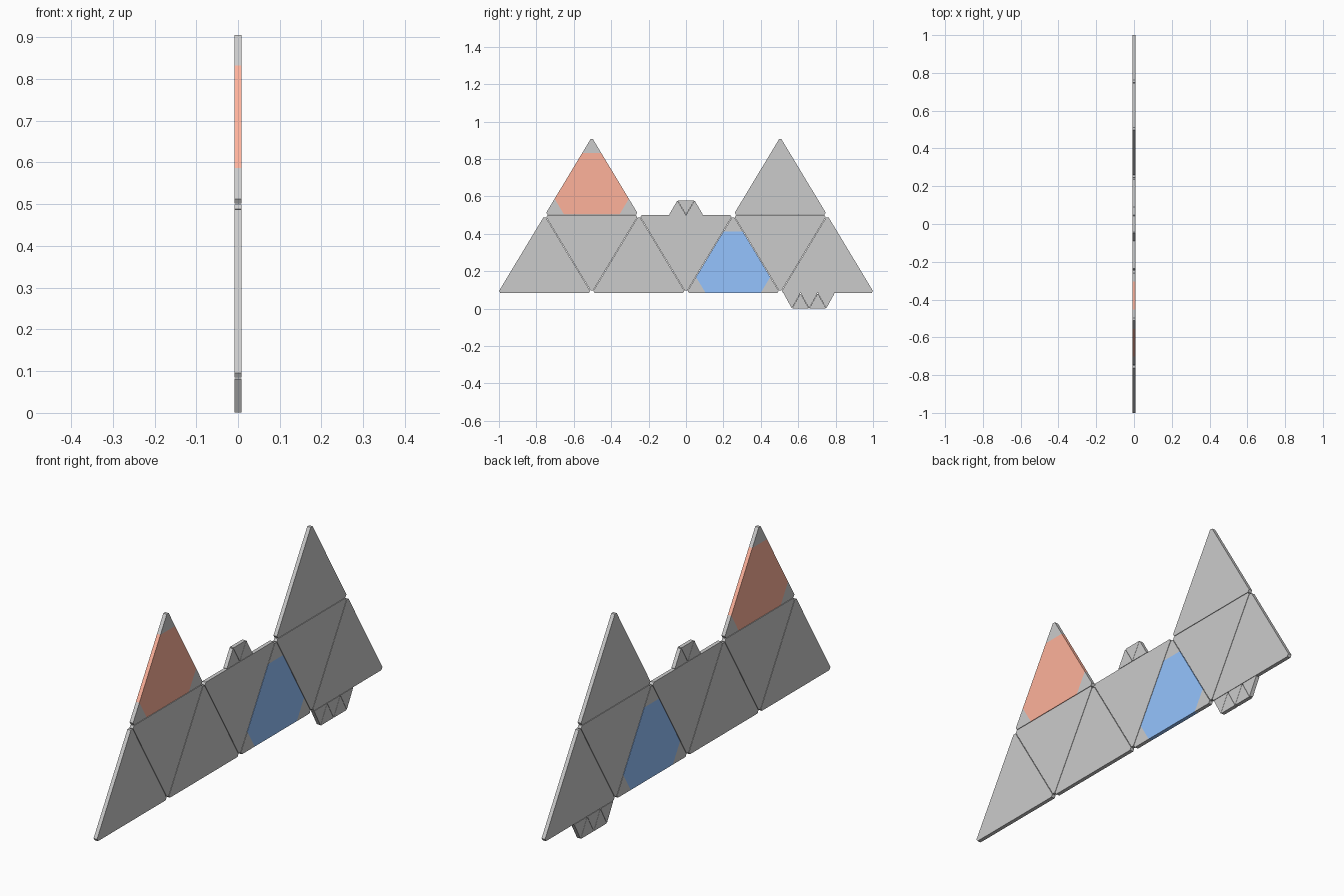
import bpy, bmesh
from mathutils import Vector

if "Cube" in bpy.data.objects:
    bpy.data.objects.remove(bpy.data.objects["Cube"])

T = 0.0085            # half thickness
HW, H = 0.252, 0.418  # half width and height of a panel cell
Z0 = 0.083            # bottom of lower row


def plate(name, pts, mat=None):
    """Extruded flat polygon in the y-z plane."""
    bm = bmesh.new()
    f = bm.faces.new([bm.verts.new((-T, p[0], p[1])) for p in pts])
    r = bmesh.ops.extrude_face_region(bm, geom=[f])
    vs = [v for v in r['geom'] if isinstance(v, bmesh.types.BMVert)]
    bmesh.ops.translate(bm, verts=vs, vec=(2 * T, 0, 0))
    bmesh.ops.recalc_face_normals(bm, faces=bm.faces)
    me = bpy.data.meshes.new(name)
    bm.to_mesh(me)
    bm.free()
    ob = bpy.data.objects.new(name, me)
    bpy.context.collection.objects.link(ob)
    if mat:
        me.materials.append(mat)
    return ob


def tri(y, z, up, hw, h, gap):
    """Triangle cell centred on y with base row z, shrunk to leave a seam."""
    base, tip = (z, z + h) if up else (z + h, z)
    pts = [Vector((y - hw, base)), Vector((y + hw, base)), Vector((y, tip))]
    c = sum(pts, Vector((0, 0))) / 3
    k = 1 - 3 * gap / h
    return [c + (p - c) * k for p in pts]


def cut(pts, t):
    """Truncate each corner at fraction t of its edges."""
    out = []
    for i, p in enumerate(pts):
        out += [p.lerp(pts[i - 1], t), p.lerp(pts[(i + 1) % 3], t)]
    return out


def material(name, rgb):
    m = bpy.data.materials.new(name)
    m.diffuse_color = (*rgb, 1)
    m.use_nodes = True
    m.node_tree.nodes["Principled BSDF"].inputs["Base Color"].default_value = m.diffuse_color
    return m


orange = material("orange", (1.0, 0.45, 0.33))
blue = material("blue", (0.3, 0.55, 1.0))


def panel(name, y, z, up, mat=None):
    pts = tri(y, z, up, HW, H, 0.0012)
    if mat is None:
        return plate(name, cut(pts, 0.026))
    # coloured centre with three grey corner caps
    plate(name, cut(pts, 0.205), mat)
    small, big = cut(pts, 0.026), cut(pts, 0.205)
    for i in range(3):
        a, b = 2 * i, 2 * i + 1
        plate(f"{name}_corner_{i + 1}", [big[a], small[a], small[b], big[b]])


# lower row of seven alternating panels
for i in range(7):
    panel(f"lower_panel_{i + 1}", (i - 3) * HW, Z0, i % 2 == 0,
          blue if i == 4 else None)

# two upper panels
panel("upper_panel_left", -2 * HW, Z0 + H, True, orange)
panel("upper_panel_right", 2 * HW, Z0 + H, True)


# toothed tabs made of small triangles
def tab(name, y, z, h, count, first_up):
    for i in range(count):
        up = (i % 2 == 0) == first_up
        yy = y + (i - (count - 1) / 2) * 0.046
        plate(f"{name}_{i + 1}", cut(tri(yy, z, up, 0.046, h, 0.0006), 0.03))


tab("top_tab", 0, Z0 + H, 0.078, 3, True)
tab("bottom_tab", 0.658, 0, Z0, 5, False)
